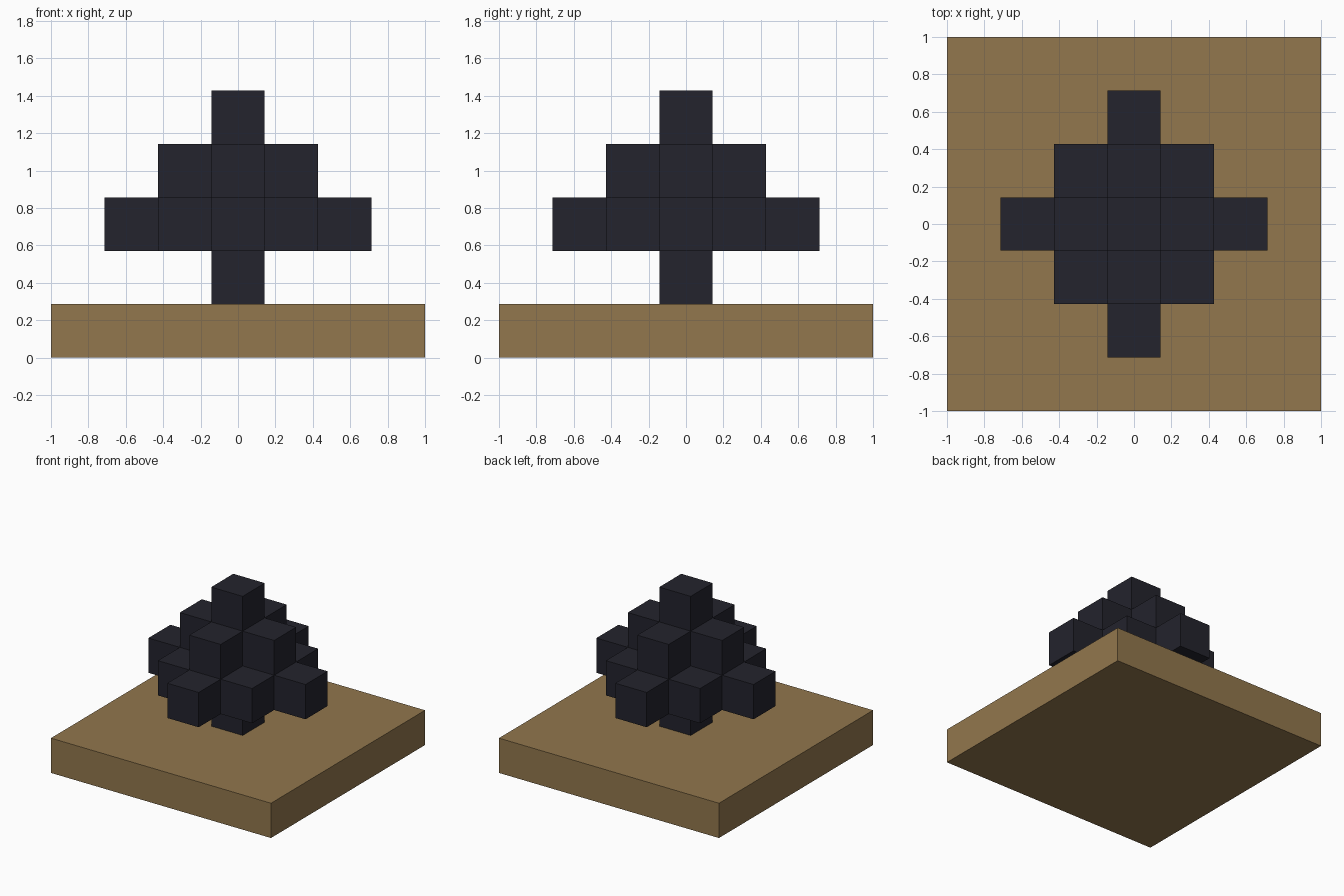
import bpy
import bmesh
from mathutils import Vector

default = bpy.data.objects.get("Cube")
if default:
    bpy.data.objects.remove(default, do_unlink=True)

UNIT = 2 / 7  # edge of one block


def make_material(name, rgb):
    mat = bpy.data.materials.new(name)
    mat.use_nodes = True
    color = (*rgb, 1.0)
    mat.diffuse_color = color
    mat.node_tree.nodes["Principled BSDF"].inputs["Base Color"].default_value = color
    return mat


def block_object(name, cells, mat, size=(1, 1, 1)):
    """Join equal blocks centred on grid cells, leaving out the hidden inner faces."""
    bm = bmesh.new()
    cells = set(cells)
    for cell in cells:
        centre = Vector(cell)
        block = bmesh.ops.create_cube(bm, size=1)["verts"]
        faces = {f for v in block for f in v.link_faces}
        bm.normal_update()
        hidden = [f for f in faces
                  if tuple(round(c + n) for c, n in zip(cell, f.normal)) in cells]
        for v in block:
            v.co = Vector((a * s for a, s in zip(v.co, size))) + centre
            v.co.z += 0.5
            v.co *= UNIT
        bmesh.ops.delete(bm, geom=hidden, context="FACES")
    bmesh.ops.remove_doubles(bm, verts=bm.verts, dist=0.0001)
    mesh = bpy.data.meshes.new(name)
    bm.to_mesh(mesh)
    bm.free()
    mesh.materials.append(mat)
    obj = bpy.data.objects.new(name, mesh)
    bpy.context.collection.objects.link(obj)
    return obj


def diamond(radius, level):
    span = range(-radius, radius + 1)
    return [(x, y, level) for x in span for y in span if abs(x) + abs(y) <= radius]


tan = make_material("tan wood", (0.287, 0.184, 0.074))
dark = make_material("dark blue grey", (0.0168, 0.0168, 0.026))

# Square base slab
block_object("base", [(0, 0, 0)], tan, size=(7, 7, 1))

# Stem, then three diamond tiers that shrink toward the tip
tiers = [diamond(radius, level) for level, radius in enumerate((0, 2, 1, 0), start=1)]
block_object("stepped_blocks", sum(tiers, []), dark)
